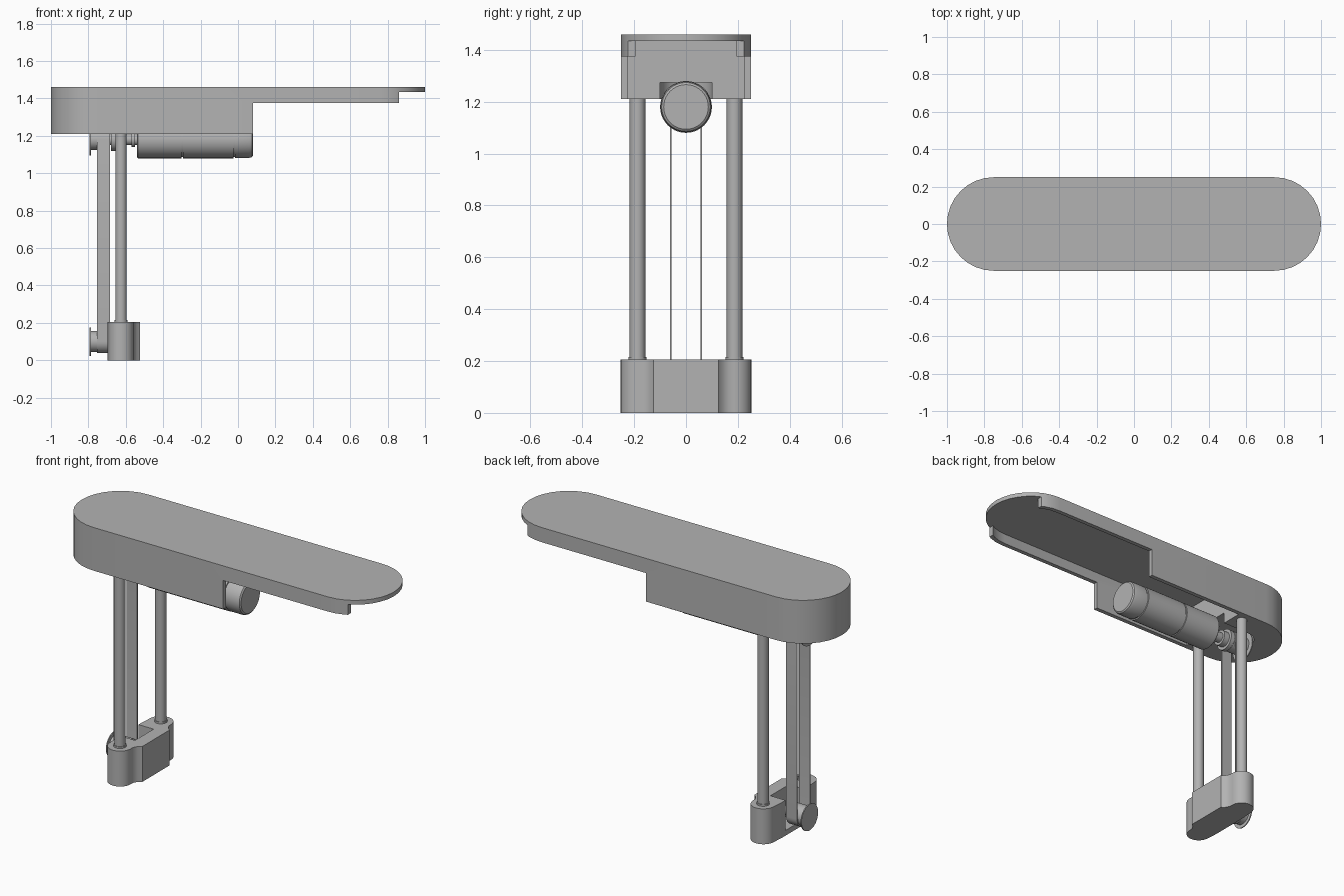
import bpy, bmesh
from math import sin, cos, pi, radians

if "Cube" in bpy.data.objects:
    bpy.data.objects.remove(bpy.data.objects["Cube"], do_unlink=True)

GREY = (0.45, 0.45, 0.45, 1)
grey = bpy.data.materials.new("plain grey")
grey.use_nodes = True
grey.diffuse_color = GREY
grey.node_tree.nodes["Principled BSDF"].inputs["Base Color"].default_value = GREY


def finish(name, bm):
    """Turn a bmesh into a smooth-by-angle grey object."""
    bmesh.ops.recalc_face_normals(bm, faces=bm.faces)
    mesh = bpy.data.meshes.new(name)
    bm.to_mesh(mesh)
    bm.free()
    mesh.materials.append(grey)
    ob = bpy.data.objects.new(name, mesh)
    bpy.context.collection.objects.link(ob)
    smooth(ob)
    return ob


def smooth(ob):
    bpy.ops.object.select_all(action="DESELECT")
    ob.select_set(True)
    bpy.context.view_layer.objects.active = ob
    bpy.ops.object.shade_smooth_by_angle(angle=radians(30))


def arc(cx, cy, r, start, end, steps=16):
    angles = [radians(start + (end - start) * i / steps) for i in range(steps + 1)]
    return [(cx + r * cos(a), cy + r * sin(a)) for a in angles]


def prism(name, outline, low, high, axis="z"):
    """Extrude a closed outline along z, or a (y, z) outline along x."""
    bm = bmesh.new()
    place = (lambda a, b, h: (a, b, h)) if axis == "z" else (lambda a, b, h: (h, a, b))
    bottom = [bm.verts.new(place(a, b, low)) for a, b in outline]
    top = [bm.verts.new(place(a, b, high)) for a, b in outline]
    bm.faces.new(bottom)
    bm.faces.new(top)
    n = len(outline)
    for i in range(n):
        j = (i + 1) % n
        bm.faces.new((bottom[i], bottom[j], top[j], top[i]))
    return finish(name, bm)


def block(name, x0, x1, y, z0, z1):
    return prism(name, [(x0, -y), (x1, -y), (x1, y), (x0, y)], z0, z1)


def lathe(name, profile, z, sides=40):
    """Turn an (x, radius) profile about a line along x at height z."""
    bm = bmesh.new()
    rings = [[bm.verts.new((x, r * cos(2 * pi * i / sides), z + r * sin(2 * pi * i / sides)))
              for i in range(sides)] for x, r in profile]
    for a, b in zip(rings, rings[1:]):
        for i in range(sides):
            j = (i + 1) % sides
            bm.faces.new((a[i], a[j], b[j], b[i]))
    bm.faces.new(rings[0])
    bm.faces.new(rings[-1])
    return finish(name, bm)


def cut(ob, *cutters):
    for cutter in cutters:
        cutter.hide_render = True
        mod = ob.modifiers.new("cut", "BOOLEAN")
        mod.operation, mod.solver, mod.object = "DIFFERENCE", "EXACT", cutter
        bpy.ops.object.select_all(action="DESELECT")
        bpy.context.view_layer.objects.active = ob
        ob.select_set(True)
        bpy.ops.object.modifier_apply(modifier=mod.name)
        bpy.data.objects.remove(cutter, do_unlink=True)
    smooth(ob)


# Housing: long rounded shell, solid at one end, stepped open underneath
BASE, TOP, ROOF = 1.21, 1.46, 1.435
housing = prism("housing", arc(0.75, 0, 0.25, -90, 90) + arc(-0.75, 0, 0.25, 90, 270), BASE, TOP)
cut(housing,
    prism("cavity_cutter", [(-0.57, -0.225)] + arc(0.75, 0, 0.225, -90, 90) + [(-0.57, 0.225)], 1.1, ROOF),
    block("step_cutter", 0.08, 1.2, 0.4, 1.1, 1.375),
    block("tip_cutter", 0.86, 1.2, 0.4, 1.1, ROOF),
    prism("pulley_pocket_cutter", [(-0.5, -0.1)] + [(x, y) for x, y in arc(-0.74, 0, 0.1, 270, 90)]
          + [(-0.5, 0.1)], 1.1, 1.275))

# Motor with grooves between its sections
AXLE = 1.18
lathe("motor", [(-0.54, 0.094), (-0.534, 0.1), (-0.303, 0.1), (-0.303, 0.094), (-0.295, 0.094),
                (-0.295, 0.1), (-0.025, 0.1), (-0.025, 0.093), (-0.015, 0.093), (-0.015, 0.098),
                (0.06, 0.098), (0.074, 0.094), (0.08, 0.086)], AXLE)
lathe("motor_shaft", [(-0.79, 0.03), (-0.57, 0.03), (-0.57, 0.04), (-0.55, 0.04),
                      (-0.55, 0.03), (-0.53, 0.03)], AXLE, 24)

# Pulleys with a thin flange disc on the outer side
LOW_AXLE = 0.1
for name, z, disc in (("upper", AXLE, 0.085), ("lower", LOW_AXLE, 0.076)):
    lathe(name + "_pulley", [(-0.793, disc), (-0.787, disc), (-0.787, 0.056), (-0.685, 0.056)], z)
lathe("upper_pulley_hub", [(-0.68, 0.062), (-0.655, 0.062), (-0.655, 0.045), (-0.62, 0.045)], AXLE)
lathe("lower_axle", [(-0.75, 0.025), (-0.61, 0.025)], LOW_AXLE, 24)


# Belt loop around both pulleys
def loop(r):
    return arc(0, AXLE, r, 0, 180) + arc(0, LOW_AXLE, r, 180, 360)


belt = prism("belt", loop(0.062), -0.755, -0.685, "x")
cut(belt, prism("belt_cutter", loop(0.056), -0.9, -0.5, "x"))

# Foot: rounded ends, raised middle face and an open pocket on the belt side
end = arc(-0.625, 0.185, 0.067, 0, 180)
half = [(-0.525, 0.125), (-0.545, 0.14), (-0.558, 0.165)] + end + [(-0.697, 0.12)]
foot = prism("foot", half + [(x, -y) for x, y in reversed(half)], 0, 0.205)
cut(foot, block("foot_pocket_cutter", -0.8, -0.6, 0.085, 0.03, 0.3))

# Two guide rods with a small collar at the foot
for side, y in (("left", 0.187), ("right", -0.187)):
    prism(side + "_rod", arc(-0.625, y, 0.03, 0, 345, 23), 0.19, 1.22)
    prism(side + "_rod_collar", arc(-0.625, y, 0.034, 0, 345, 23), 0.2, 0.215)
